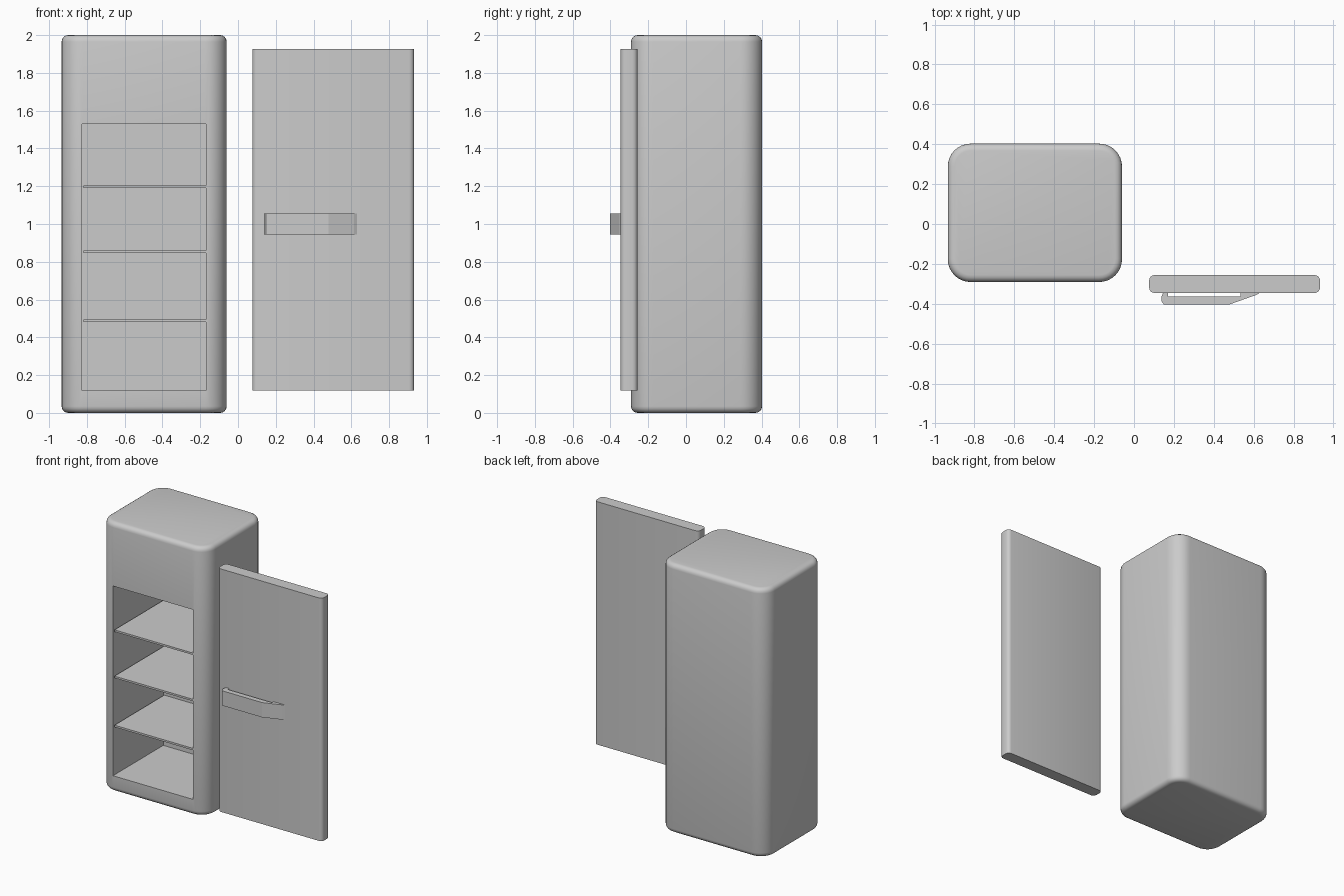
import bpy, bmesh

if "Cube" in bpy.data.objects:
    bpy.data.objects.remove(bpy.data.objects["Cube"])


def finish(name, bm, smooth=True):
    bmesh.ops.recalc_face_normals(bm, faces=bm.faces[:])
    mesh = bpy.data.meshes.new(name)
    bm.to_mesh(mesh)
    bm.free()
    ob = bpy.data.objects.new(name, mesh)
    bpy.context.collection.objects.link(ob)
    if smooth:
        smooth_by_angle(ob)
    return ob


def activate(ob):
    bpy.ops.object.select_all(action='DESELECT')
    ob.select_set(True)
    bpy.context.view_layer.objects.active = ob


def smooth_by_angle(ob):
    activate(ob)
    bpy.ops.object.shade_smooth_by_angle(angle=0.6)


def box(name, x, y, z, corner=0.0, rim=0.0, segments=8, smooth=True):
    """Box from (min, max) ranges, with rounded upright edges and rims."""
    bm = bmesh.new()
    bmesh.ops.create_cube(bm, size=1)
    for v in bm.verts:
        v.co = [r[0] if c < 0 else r[1] for r, c in zip((x, y, z), v.co)]
    if corner:
        upright = [e for e in bm.edges
                   if abs(e.verts[0].co.z - e.verts[1].co.z) > 1e-4]
        bmesh.ops.bevel(bm, geom=upright, offset=corner, segments=segments,
                        profile=0.5, affect='EDGES')
    if rim:
        rims = [e for e in bm.edges
                if abs(e.verts[0].co.z - e.verts[1].co.z) < 1e-4]
        bmesh.ops.bevel(bm, geom=rims, offset=rim, segments=4,
                        profile=0.5, affect='EDGES')
    return finish(name, bm, smooth)


# Cabinet shell with the storage cavity cut from the front
cabinet = box("cabinet", (-0.934, -0.06), (-0.291, 0.403), (0, 2),
              corner=0.115, rim=0.035)
cutter = box("cavity_cutter", (-0.825, -0.169), (-0.5, 0.30), (0.119, 1.53),
             smooth=False)
cut = cabinet.modifiers.new("cavity", 'BOOLEAN')
cut.operation = 'DIFFERENCE'
cut.solver = 'EXACT'
cut.object = cutter
activate(cabinet)
bpy.ops.object.modifier_apply(modifier=cut.name)
bpy.data.objects.remove(cutter)
smooth_by_angle(cabinet)

# Three thin shelves
for i, z in enumerate((0.488, 0.853, 1.197)):
    box(f"shelf_{i + 1}", (-0.817, -0.165), (-0.285, 0.305),
        (z - 0.007, z + 0.007), smooth=False)

# Detached door panel
box("door", (0.076, 0.933), (-0.346, -0.256), (0.119, 1.926),
    corner=0.027, segments=4)

# Door handle, a bracket profile extruded upwards
profile = [(0.146, -0.343), (0.138, -0.365), (0.138, -0.388), (0.149, -0.403),
           (0.48, -0.403), (0.615, -0.355), (0.635, -0.343), (0.535, -0.343),
           (0.535, -0.364), (0.170, -0.364), (0.170, -0.343)]
bm = bmesh.new()
face = bm.faces.new([bm.verts.new((x, y, 0.945)) for x, y in profile])
up = bmesh.ops.extrude_face_region(bm, geom=[face])["geom"]
bmesh.ops.translate(bm, vec=(0, 0, 0.11),
                    verts=[g for g in up if isinstance(g, bmesh.types.BMVert)])
finish("door_handle", bm, smooth=False)
